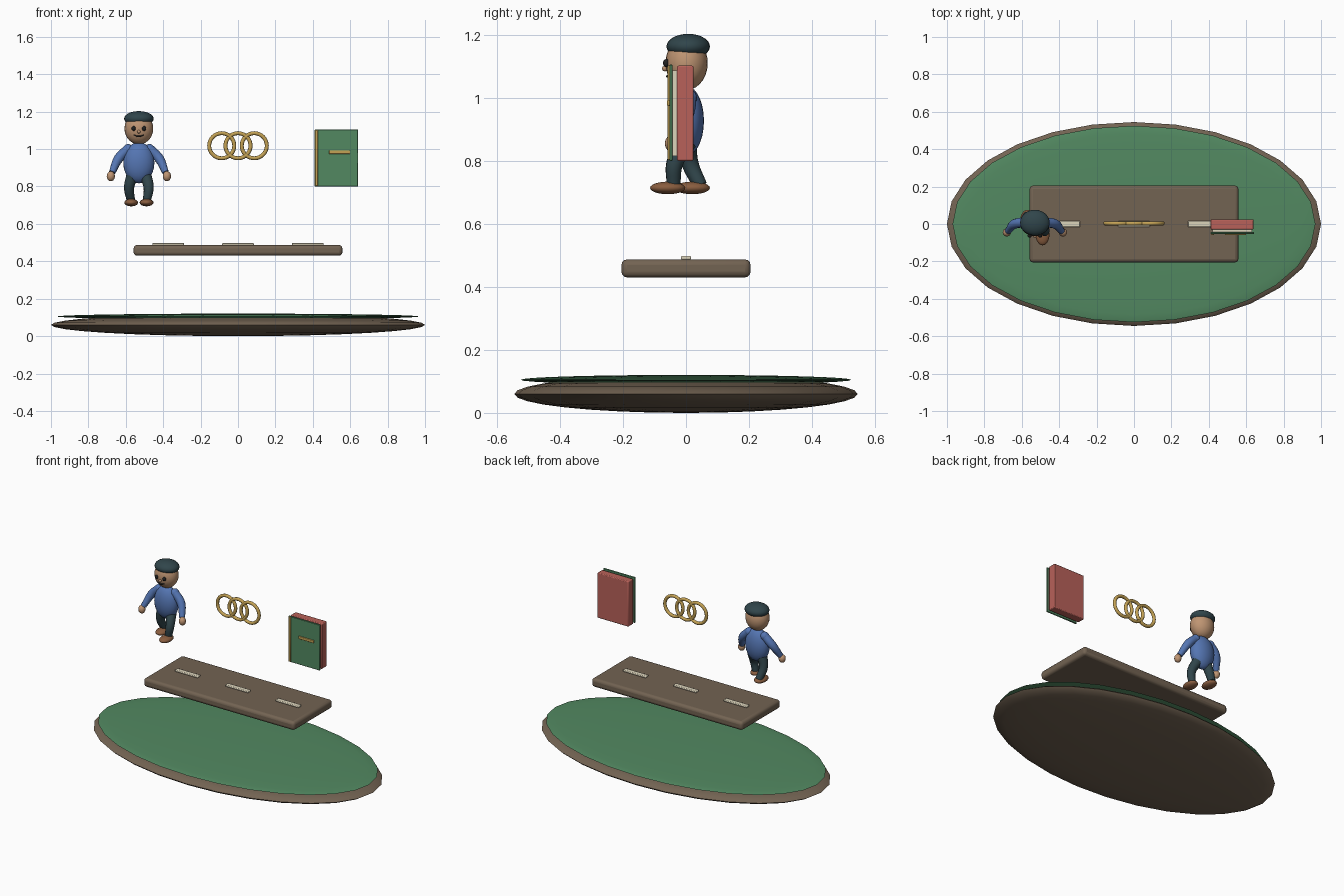
import bpy, math

if "Cube" in bpy.data.objects:
    bpy.data.objects.remove(bpy.data.objects["Cube"])

def mat(name, r, g, b):
    m = bpy.data.materials.new(name)
    m.diffuse_color = (r, g, b, 1)
    m.use_nodes = True
    m.node_tree.nodes["Principled BSDF"].inputs["Base Color"].default_value = m.diffuse_color
    return m

WOOD = mat("wood", .17, .125, .085)
GREEN = mat("green", .085, .25, .12)
GOLD = mat("gold", .55, .36, .09)
CREAM = mat("cream", .72, .66, .5)
RED = mat("red", .48, .12, .1)
SKIN = mat("skin", .52, .30, .17)
BLUE = mat("blue", .09, .18, .45)
DARK = mat("dark_cloth", .03, .06, .07)
SHOE = mat("shoe_leather", .25, .11, .05)
BLACK = mat("black", .015, .015, .015)

def finish(name, m, smooth=True):
    o = bpy.context.object
    o.name = name
    o.data.materials.append(m)
    if smooth:
        bpy.ops.object.shade_smooth_by_angle(angle=math.radians(40))
    return o

def ball(name, m, c, r, seg=24, rings=14):
    bpy.ops.mesh.primitive_uv_sphere_add(segments=seg, ring_count=rings, location=c)
    bpy.context.object.scale = r
    bpy.ops.object.transform_apply(location=False, rotation=False, scale=True)
    return finish(name, m)

def box(name, m, lo, hi, bevel=0.0, seg=3):
    bpy.ops.mesh.primitive_cube_add(size=1, location=[(a + b) / 2 for a, b in zip(lo, hi)])
    bpy.context.object.scale = [b - a for a, b in zip(lo, hi)]
    bpy.ops.object.transform_apply(location=False, rotation=False, scale=True)
    if bevel:
        b = bpy.context.object.modifiers.new("bevel", 'BEVEL')
        b.width, b.segments = bevel, seg
    return finish(name, m, bevel > 0)

def tube(name, m, pts, radii):
    cu = bpy.data.curves.new(name, 'CURVE')
    cu.dimensions = '3D'
    cu.bevel_depth, cu.bevel_resolution, cu.use_fill_caps = 1, 4, True
    cu.resolution_u = 8
    s = cu.splines.new('BEZIER')
    s.bezier_points.add(len(pts) - 1)
    for p, co, r in zip(s.bezier_points, pts, radii):
        p.co, p.radius = co, r
        p.handle_left_type = p.handle_right_type = 'AUTO'
    o = bpy.data.objects.new(name, cu)
    bpy.context.collection.objects.link(o)
    bpy.ops.object.select_all(action='DESELECT')
    o.select_set(True)
    bpy.context.view_layer.objects.active = o
    bpy.ops.object.convert(target='MESH')
    return finish(name, m)

# oval base and green top
ball("base_disc", WOOD, (0, 0, .06), (1, .545, .06), 28, 16)
ball("green_top", GREEN, (0, 0, .105), (.97, .525, .0155), 28, 16)

# floating shelf with three label strips
box("shelf", WOOD, (-.558, -.205, .43), (.558, .205, .487), .018)
for x in (-.373, 0, .373):
    box("label_strip", CREAM, (x - .085, -.016, .486), (x + .085, .016, .498), .004, 2)

# linked rings
for x in (-.087, 0, .087):
    bpy.ops.mesh.primitive_torus_add(location=(x, .003, 1.018), rotation=(math.pi / 2, 0, 0),
                                     major_radius=.067, minor_radius=.0105,
                                     major_segments=40, minor_segments=12)
    finish("ring", GOLD)

# book
box("book_back", RED, (.41, -.029, .80), (.64, .024, 1.102), .005, 2)
box("book_pages", CREAM, (.42, -.043, .815), (.63, -.029, 1.087))
box("book_cover", GREEN, (.41, -.053, .80), (.642, -.043, 1.105), .002, 1)
box("book_spine_strip", GOLD, (.413, -.059, .803), (.428, -.049, 1.102), .002, 1)
box("book_clasp", GOLD, (.487, -.06, .974), (.60, -.052, .993), .003, 2)

# figure: head, cap, face, torso
X = -.53
ball("head", SKIN, (X, .002, 1.11), (.077, .067, .085))
ball("cap", DARK, (X, .007, 1.163), (.079, .069, .04))
ball("torso", BLUE, (X, .002, .927), (.083, .055, .11))
ball("nose", SKIN, (X, -.067, 1.093), (.009, .009, .009), 12, 8)
tube("smile", BLACK, [(X + a, -.064 + abs(a) * .3 + .004, 1.068 + a * a * 12)
                      for a in (-.027, -.014, 0, .014, .027)], [.0035] * 5)

# mirrored limbs; the legs stride, with the right-hand one in front
for s in (-1, 1):
    ball("eye", BLACK, (X + s * .028, -.062, 1.11), (.011, .011, .013), 14, 10)
    tube("arm", BLUE, [(X + s * .055, .008, 1.003), (X + s * .108, 0, .95),
                       (X + s * .143, -.037, .875)], [.026, .026, .018])
    ball("shoulder", BLUE, (X + s * .057, .008, 1.0), (.027, .027, .027), 16, 10)
    ball("hand", SKIN, (X + s * .15, -.045, .855), (.022, .022, .027), 16, 10)
    ankle = -.04 if s > 0 else .045
    knee = -.035 if s > 0 else .012
    tube("leg", DARK, [(X + s * .035, .003, .86), (X + s * .052, knee, .795),
                       (X + s * .042, ankle, .722)], [.032, .027, .022])
    ball("shoe", SHOE, (X + s * .041, -.058 if s > 0 else .02, .714), (.037, .056, .02), 20, 12)
